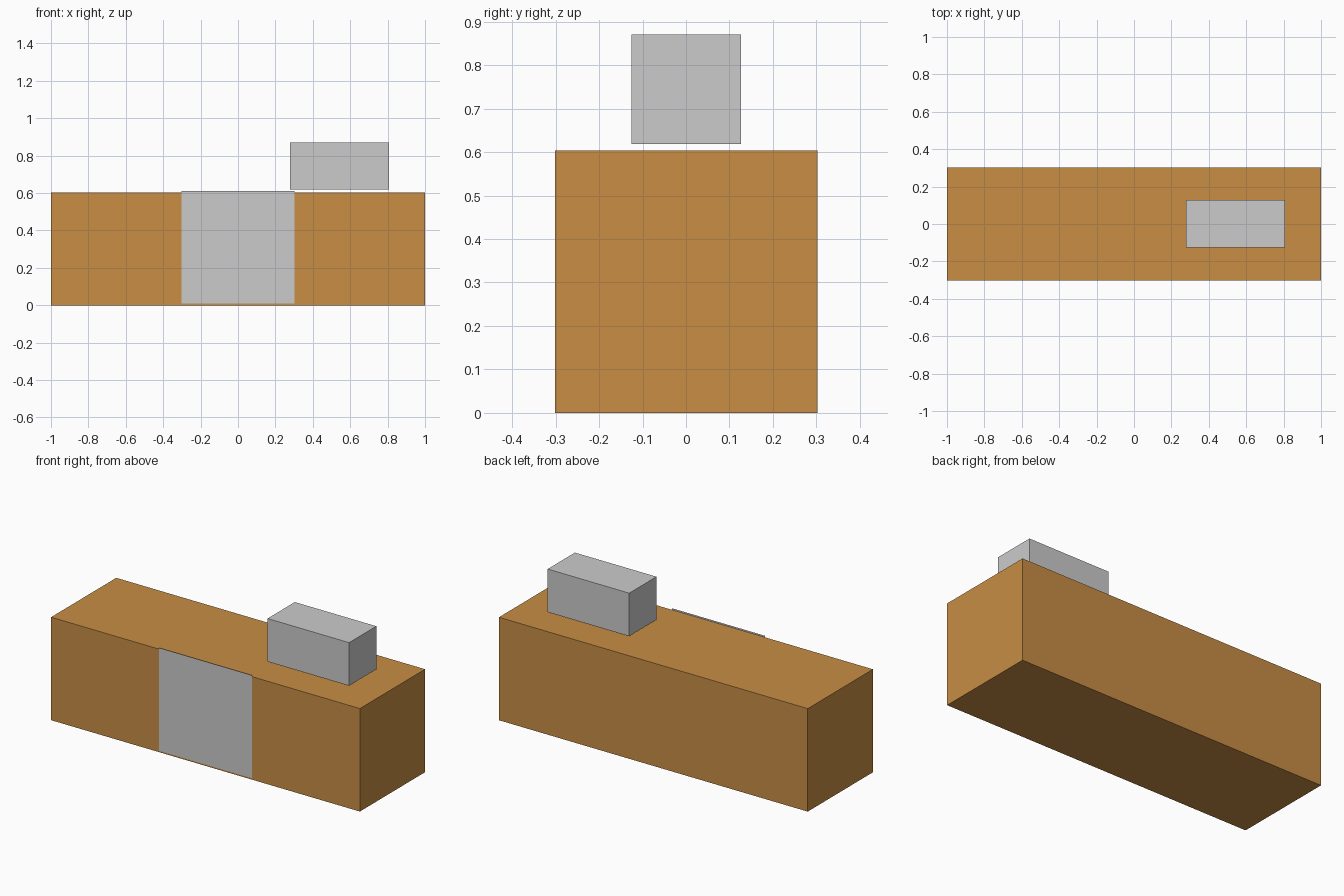
import bpy

if "Cube" in bpy.data.objects:
    bpy.data.objects.remove(bpy.data.objects["Cube"])


def box(name, lo, hi):
    """Axis-aligned box from its two opposite corners."""
    mid = [(a + b) / 2 for a, b in zip(lo, hi)]
    bpy.ops.mesh.primitive_cube_add(size=1)
    ob = bpy.context.object
    ob.name = name
    for v in ob.data.vertices:
        v.co = [c * (b - a) + m for c, a, b, m in zip(v.co, lo, hi, mid)]
    return ob


# Long wooden counter body
body = box("counter_body", (-1, -0.301, 0), (1, 0.302, 0.603))
wood = bpy.data.materials.new("wood")
wood.diffuse_color = (0.58, 0.27, 0.06, 1)
wood.use_nodes = True
wood.node_tree.nodes["Principled BSDF"].inputs["Base Color"].default_value = wood.diffuse_color
body.data.materials.append(wood)

# Small grey block hovering just above the top
box("top_block", (0.279, -0.125, 0.618), (0.807, 0.127, 0.87))

# Thin flat panel on the front, raised slightly over the top edge
bpy.ops.mesh.primitive_plane_add(size=1)
panel = bpy.context.object
panel.name = "front_panel"
for v in panel.data.vertices:
    v.co = (v.co.x * 0.603, -0.302, v.co.y * 0.603 + 0.31)
